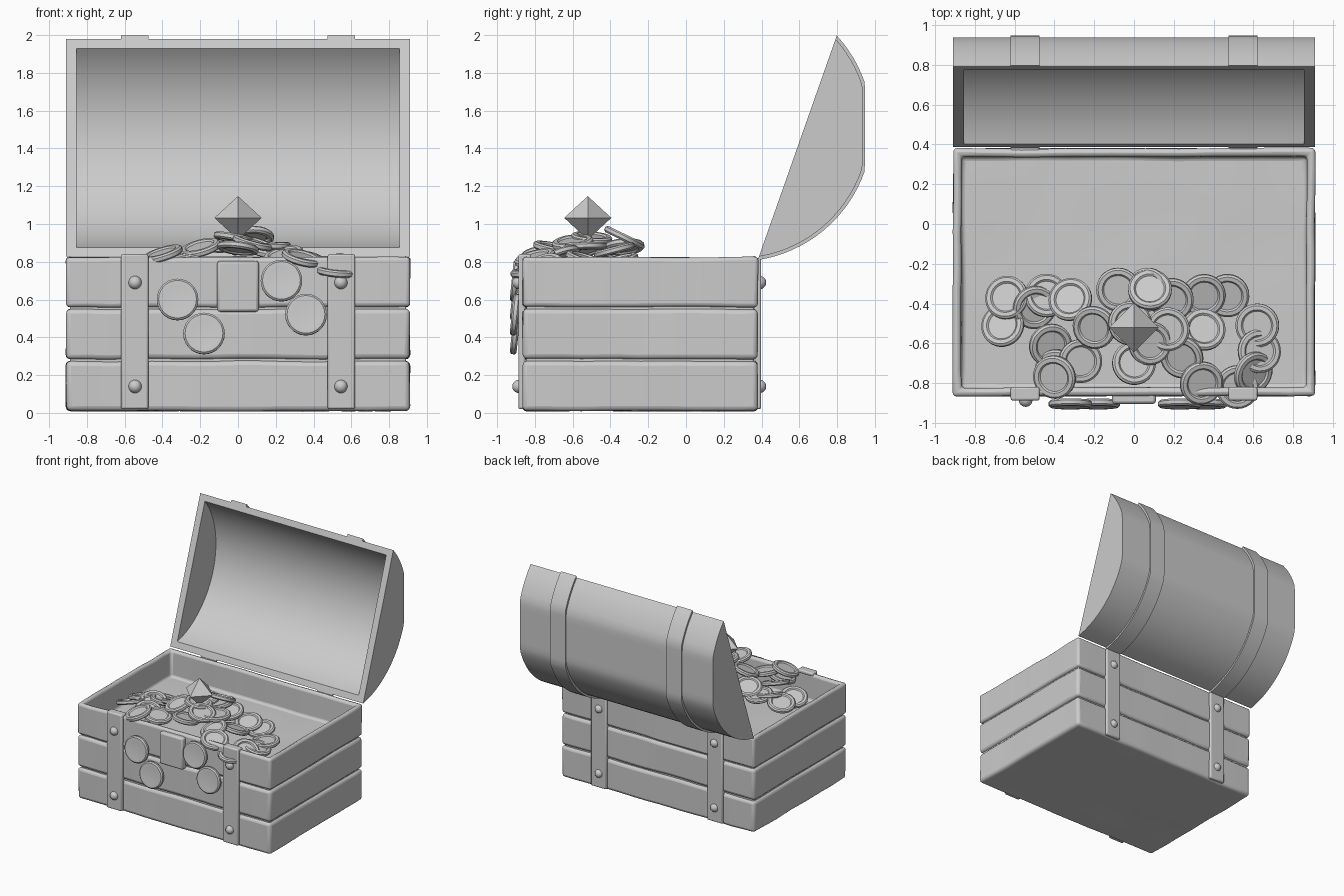
import bpy, bmesh, math, random
from mathutils import Matrix, Vector, noise

random.seed(4)
if "Cube" in bpy.data.objects:
    bpy.data.objects.remove(bpy.data.objects["Cube"])

grey = bpy.data.materials.new("plain_grey")
grey.use_nodes = True
grey.diffuse_color = (0.6, 0.6, 0.6, 1)
grey.node_tree.nodes["Principled BSDF"].inputs["Base Color"].default_value = (0.6, 0.6, 0.6, 1)


def finish(name, bm, bevel=0, smooth=True, segments=2):
    bmesh.ops.recalc_face_normals(bm, faces=bm.faces)
    mesh = bpy.data.meshes.new(name)
    bm.to_mesh(mesh)
    bm.free()
    obj = bpy.data.objects.new(name, mesh)
    bpy.context.collection.objects.link(obj)
    mesh.materials.append(grey)
    if bevel:
        mod = obj.modifiers.new("Bevel", "BEVEL")
        mod.width, mod.segments, mod.limit_method = bevel, segments, "ANGLE"
        mod.angle_limit = math.radians(50)
    if smooth:
        bpy.ops.object.select_all(action="DESELECT")
        obj.select_set(True)
        bpy.context.view_layer.objects.active = obj
        bpy.ops.object.shade_smooth_by_angle(angle=math.radians(35))
    return obj


def cube(lo, hi):
    lo, hi = Vector(lo), Vector(hi)
    bm = bmesh.new()
    bmesh.ops.create_cube(bm, size=1, matrix=Matrix.Translation((lo + hi) / 2) @ Matrix.Diagonal((*(hi - lo), 1)))
    return bm


def box(name, lo, hi, bevel=0.01):
    return finish(name, cube(lo, hi), bevel)


def prism(name, profile, x0, x1, smooth=True):
    """Extrude a closed (y, z) outline along x."""
    bm = bmesh.new()
    face = bm.faces.new([bm.verts.new((x0, y, z)) for y, z in profile])
    new = bmesh.ops.extrude_face_region(bm, geom=[face])["geom"]
    bmesh.ops.translate(bm, vec=(x1 - x0, 0, 0), verts=[v for v in new if isinstance(v, bmesh.types.BMVert)])
    return finish(name, bm, 0, smooth)


# Chest body: three stacked planks with slightly worn surfaces
FLOOR = 0.60


def plank(name, z0, z1, hollow=False):
    bm = cube((-0.91, -0.865, z0), (0.91, 0.38, z1))
    if hollow:
        top = max(bm.faces, key=lambda f: f.calc_center_median().z)
        bmesh.ops.inset_region(bm, faces=[top], thickness=0.06)
        well = bmesh.ops.extrude_discrete_faces(bm, faces=[top])["faces"][0]
        bmesh.ops.translate(bm, vec=(0, 0, FLOOR - z1), verts=well.verts)
    for axis, cuts in ((0, 15), (1, 11)):
        edges = [e for e in bm.edges if abs((e.verts[0].co - e.verts[1].co)[axis]) > 0.9]
        bmesh.ops.subdivide_edges(bm, edges=edges, cuts=cuts, use_grid_fill=True)
    for v in bm.verts:
        v.co += noise.noise_vector(v.co * 4) * 0.006
    return finish(name, bm, 0.025, segments=3)


plank("bottom_plank", 0.01, 0.275)
plank("middle_plank", 0.285, 0.55)
plank("top_plank", 0.56, 0.825, hollow=True)
box("plank_core", (-0.89, -0.845, 0.05), (0.89, 0.36, 0.59))

# Lid: clipped arc shell with solid end caps
CY, CZ, CHORD, TILT = 0.272, 1.515, 0.336, math.radians(-19.4)


def arc(radius, clip, steps=32):
    half = math.acos(CHORD / radius)
    angles = [TILT + half * (2 * i / steps - 1) for i in range(steps + 1)]
    return [(min(CY + radius * math.cos(a), clip), CZ + radius * math.sin(a)) for a in angles]


outer, inner, band = arc(0.697, 0.937), arc(0.652, 0.93), arc(0.714, 0.947)
prism("lid_shell", outer + inner[::-1], -0.86, 0.86)
for side, s in (("left", 1), ("right", -1)):
    prism(side + "_lid_end", outer, s * 0.855, s * 0.91)

# Metal straps, rivets and hinge leaves
for side, s in (("left", 1), ("right", -1)):
    x0, x1 = sorted((s * 0.475, s * 0.62))
    prism(side + "_lid_strap", band + arc(0.68, 0.93)[::-1], x0, x1)
    box(side + "_front_strap", (x0, -0.888, 0.02), (x1, -0.85, 0.84))
    box(side + "_strap_hook", (x0, -0.888, 0.81), (x1, -0.82, 0.84))
    box(side + "_back_strap", (x0, 0.36, 0.02), (x1, 0.398, 0.82))
    for end, y in (("front", -0.885), ("back", 0.39)):
        for z in (0.14, 0.69):
            bm = bmesh.new()
            bmesh.ops.create_uvsphere(bm, u_segments=16, v_segments=10, radius=0.035,
                                      matrix=Matrix.Translation((s * 0.545, y, z)))
            finish(f"{side}_{end}_rivet", bm)

# Lock plate
box("lock_plate", (-0.11, -0.905, 0.535), (0.11, -0.84, 0.805), 0.015)


# Coins: lathed discs with a raised rim
def coin(name, place, rot, rim=True):
    dish = 0.009 if rim else 0.017
    half = [(0, dish), (0.072, dish), (0.08, 0.018), (0.1, 0.018), (0.11, 0.009)]
    profile = half + [(r, -h) for r, h in half[::-1]]
    bm = bmesh.new()
    verts = [bm.verts.new((r, 0, h)) for r, h in profile]
    edges = [bm.edges.new(pair) for pair in zip(verts, verts[1:])]
    bmesh.ops.spin(bm, geom=verts + edges, axis=(0, 0, 1), cent=(0, 0, 0), angle=math.tau, steps=28)
    bmesh.ops.remove_doubles(bm, verts=bm.verts, dist=0.0005)
    turn = Matrix.Rotation(rot[2], 4, "Z") @ Matrix.Rotation(rot[1], 4, "Y") @ Matrix.Rotation(rot[0], 4, "X")
    bm.transform(Matrix.Translation(place) @ turn)
    finish(name, bm)


heap = [(-0.64, -0.37), (-0.66, -0.51), (-0.5, -0.42), (-0.44, -0.36), (-0.32, -0.38), (-0.42, -0.61),
        (-0.39, -0.74), (-0.27, -0.69), (-0.2, -0.52), (-0.08, -0.33), (0.07, -0.33), (0.19, -0.38),
        (0.35, -0.36), (0.47, -0.36), (0.62, -0.51), (0.63, -0.64), (0.35, -0.53), (0.17, -0.53),
        (0.24, -0.67), (0.0, -0.7), (-0.02, -0.5), (0.08, -0.6)]
for i, (x, y) in enumerate(heap):
    z = 0.765 + 0.16 * math.exp(-(x * x + (y + 0.5) ** 2) / 0.1)
    coin(f"heap_coin_{i}", (x, y, z), [random.uniform(-0.35, 0.35) for _ in range(3)])
coin("leaning_coin", (0.08, -0.33, 0.93), (-0.45, 0, 0))
coin("left_edge_coin", (0.34, -0.8, 0.82), (0.25, 0.25, 0))
coin("spilling_coin", (0.52, -0.82, 0.75), (0.15, 0.1, 0))
coin("hanging_coin", (0.6, -0.75, 0.77), (0.3, 0.6, 0))
coin("right_edge_coin", (-0.4, -0.77, 0.84), (0.2, -0.3, 0))

# Coins resting against the front
for i, (x, z) in enumerate([(-0.32, 0.6), (-0.18, 0.42), (0.23, 0.7), (0.36, 0.52)]):
    coin(f"front_coin_{i}", (x, -0.905, z), (math.pi / 2 - 0.1, 0, 0), rim=False)

# Gem: an octahedron on top of the heap
bm = bmesh.new()
bmesh.ops.create_cone(bm, cap_ends=False, segments=4, radius1=0.125, radius2=0, depth=0.115,
                      matrix=Matrix.Translation((0, -0.52, 1.09)))
bmesh.ops.create_cone(bm, cap_ends=False, segments=4, radius1=0, radius2=0.125, depth=0.115,
                      matrix=Matrix.Translation((0, -0.52, 0.975)))
bmesh.ops.remove_doubles(bm, verts=bm.verts, dist=0.001)
finish("gem", bm, smooth=False)
